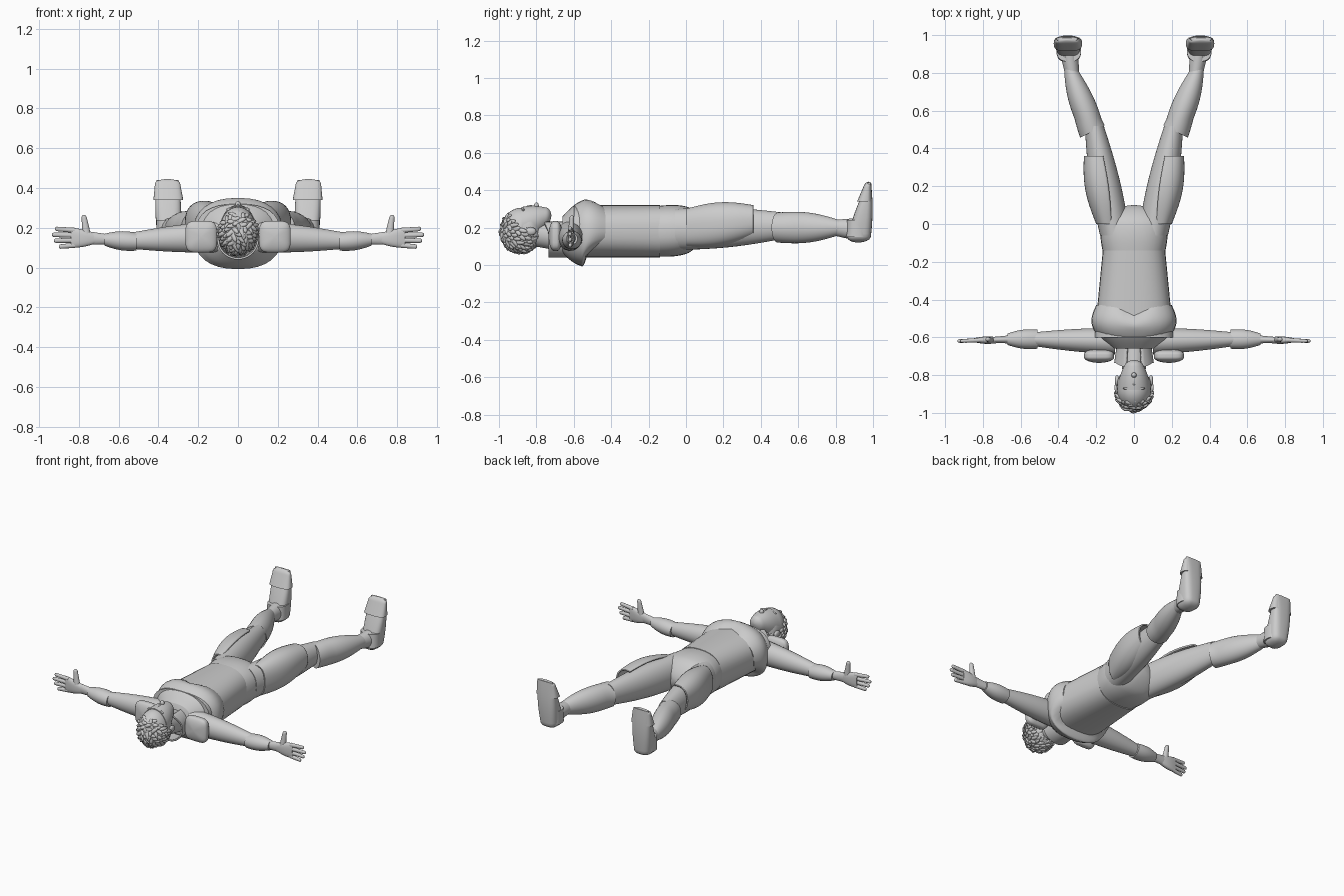
import bpy, bmesh, math, random
from mathutils import Vector, Matrix

cube = bpy.data.objects.get("Cube")
if cube:
    bpy.data.objects.remove(cube, do_unlink=True)

grey = bpy.data.materials.new("light grey")
grey.use_nodes = True
tone = (0.6, 0.6, 0.6, 1)
grey.diffuse_color = tone
grey.node_tree.nodes["Principled BSDF"].inputs["Base Color"].default_value = tone


def finish(name, bm, mirror=False):
    """Turn the mesh into a smooth-shaded object, mirrored to both sides if asked."""
    bmesh.ops.recalc_face_normals(bm, faces=bm.faces)
    mesh = bpy.data.meshes.new(name)
    bm.to_mesh(mesh)
    bm.free()
    mesh.materials.append(grey)
    part = bpy.data.objects.new(name, mesh)
    bpy.context.collection.objects.link(part)
    bpy.ops.object.select_all(action="DESELECT")
    part.select_set(True)
    bpy.context.view_layer.objects.active = part
    bpy.ops.object.shade_smooth_by_angle(angle=math.radians(45))
    if mirror:
        part.modifiers.new("Mirror", "MIRROR").use_mirror_merge = False
    return part


def end_round(distance, length):
    """Radius factor that closes an end like a quarter ellipse."""
    if distance >= length:
        return 1
    return math.sqrt(max(0.001, 1 - (1 - distance / length) ** 2))


def tube(name, axis, start, end, start_size, end_size, bulge=0, power=2,
         round_start=0, round_end=0, mirror=False, arc=None, shape=None):
    """Swept part: rings square to the axis, tapering, bulging in the middle."""
    bm = bmesh.new()
    start, end = Vector(start), Vector(end)
    start_size, end_size = Vector(start_size), Vector(end_size)
    along = "xyz".index(axis)
    across = [k for k in range(3) if k != along]
    low, high = arc or (-math.pi, math.pi)
    steps, sides = 20, 32
    count = sides + 1 if arc else sides
    rings = []
    for i in range(steps + 1):
        t = (1 - math.cos(math.pi * i / steps)) / 2
        closing = end_round(t, round_start) * end_round(1 - t, round_end)
        size = start_size.lerp(end_size, t)
        ring = []
        for k in range(count):
            angle = low + (high - low) * k / sides
            point = start.lerp(end, t)
            for side, wave, radius in zip(across, (math.cos(angle), math.sin(angle)), size):
                reach = (radius + bulge * math.sin(math.pi * t)) * closing
                point[side] += reach * math.copysign(abs(wave) ** (2 / power), wave)
            ring.append(bm.verts.new(shape(point) if shape else point))
        rings.append(ring)
    for near, far in zip(rings, rings[1:]):
        for k in range(sides):
            n = (k + 1) % count
            bm.faces.new((near[k], near[n], far[n], far[k]))
    if not arc:
        bm.faces.new(rings[0])
        bm.faces.new(rings[-1])
    return finish(name, bm, mirror)


def blob(bm, centre, size, turn=Matrix.Identity(4), detail=2):
    """Ellipsoid added to a mesh."""
    place = Matrix.Translation(centre) @ turn @ Matrix.Diagonal((*size, 1))
    bmesh.ops.create_icosphere(bm, subdivisions=detail, radius=1, matrix=place)


def thicken(part, thickness):
    part.modifiers.new("Thickness", "SOLIDIFY").thickness = thickness


def chest_edge(point):
    """Notch the lower chest edge in front and cut it higher at the back."""
    lower = max(0, (point.y + 0.56) / 0.13)
    notch = max(0, 0.05 - abs(point.x) / 2) if point.z > 0.2 else 0
    back = max(0, min(0.1, 0.15 - point.z))
    point.y -= lower * (notch + back)
    return point


def calf_edge(point):
    """Slant the top of the calf piece downwards to the inside."""
    near_top = max(0, (0.56 - point.y) / 0.07)
    point.y += near_top * (0.22 - point.x) / 2
    return point


def collar_edge(point):
    """Draw the front corners of the collar out to points."""
    if point.z > 0.18:
        point.y -= 4 * max(0, -0.62 - point.y) * (point.z - 0.18)
    return point


# Torso
tube("abdomen", "y", (0, -0.6, 0.18), (0, -0.14, 0.18), (0.21, 0.14), (0.165, 0.14), power=2.5)
tube("chest_plate", "y", (0, -0.66, 0.16), (0, -0.43, 0.18), (0.12, 0.1), (0.2, 0.135),
     bulge=0.06, power=2.4, shape=chest_edge)
tube("hips", "y", (0, -0.15, 0.18), (0, 0.1, 0.19), (0.165, 0.135), (0.15, 0.09),
     bulge=0.02, power=2.4, round_end=0.4)

# Legs
tube("thigh", "y", (0.1, -0.06, 0.19), (0.21, 0.52, 0.21), (0.08, 0.11), (0.05, 0.07),
     bulge=0.015, mirror=True)
guard = tube("thigh_guard", "y", (0.14, 0, 0.2), (0.19, 0.36, 0.235), (0.06, 0.1), (0.075, 0.085),
             bulge=0.025, power=2.3, mirror=True, arc=(-0.6 * math.pi, 0.6 * math.pi))
thicken(guard, 0.01)
tube("calf", "y", (0.22, 0.49, 0.2), (0.335, 0.82, 0.2), (0.065, 0.08), (0.035, 0.04),
     bulge=0.02, mirror=True, shape=calf_edge)
tube("ankle", "y", (0.325, 0.78, 0.2), (0.345, 0.91, 0.19), (0.035, 0.04), (0.05, 0.06),
     mirror=True)
tube("shoe", "z", (0.345, 0.92, 0.12), (0.355, 0.98, 0.44), (0.055, 0.065), (0.055, 0.01),
     bulge=0.01, power=3, round_start=0.1, mirror=True)
tube("toe_cap", "z", (0.35, 0.955, 0.34), (0.355, 0.975, 0.445), (0.075, 0.04), (0.06, 0.015),
     power=3, round_end=0.2, mirror=True)
tube("shoe_cuff", "z", (0.345, 0.915, 0.15), (0.345, 0.92, 0.24), (0.065, 0.06), (0.065, 0.06),
     power=2.5, mirror=True)

# Arms
tube("upper_arm", "x", (0.1, -0.62, 0.155), (0.54, -0.61, 0.135), (0.07, 0.08), (0.035, 0.04),
     bulge=0.006, mirror=True)
tube("forearm", "x", (0.51, -0.61, 0.13), (0.67, -0.61, 0.14), (0.05, 0.045), (0.03, 0.03),
     bulge=0.01, mirror=True)
tube("wrist", "x", (0.64, -0.61, 0.14), (0.77, -0.615, 0.15), (0.022, 0.025), (0.015, 0.035),
     mirror=True)
tube("palm", "x", (0.72, -0.615, 0.145), (0.84, -0.615, 0.15), (0.015, 0.025), (0.012, 0.05),
     bulge=0.006, power=2.5, mirror=True)
for i, (finger, tip) in enumerate(zip(("little", "ring", "middle", "index"),
                                      (0.9, 0.925, 0.935, 0.92))):
    tube(finger + "_finger", "x", (0.82, -0.615, 0.112 + i * 0.025), (tip, -0.62, 0.105 + i * 0.03),
         (0.012, 0.013), (0.009, 0.011), round_end=0.1, mirror=True)
tube("thumb", "z", (0.76, -0.615, 0.16), (0.775, -0.61, 0.265), (0.022, 0.018), (0.012, 0.011),
     round_end=0.12, mirror=True)
tube("shoulder_pad", "y", (0.185, -0.735, 0.155), (0.185, -0.66, 0.155), (0.08, 0.08), (0.08, 0.08),
     power=4, round_start=0.4, round_end=0.4, mirror=True)

# Neck and collar
tube("neck", "y", (0, -0.62, 0.14), (0, -0.81, 0.17), (0.07, 0.075), (0.06, 0.07))
collar = tube("collar", "y", (0, -0.63, 0.14), (0, -0.735, 0.14), (0.09, 0.1), (0.105, 0.1),
              arc=(-1.37 * math.pi, 0.37 * math.pi), shape=collar_edge)
thicken(collar, 0.01)

# Head: a skull and a jaw narrowing to the chin
tube("skull", "y", (0, -0.99, 0.19), (0, -0.77, 0.19), (0.08, 0.11), (0.08, 0.1),
     bulge=0.01, round_start=0.5, round_end=0.3)
tube("jaw", "y", (0, -0.88, 0.2), (0, -0.72, 0.265), (0.09, 0.11), (0.035, 0.035),
     bulge=0.01, round_end=0.15)

# Face
bm = bmesh.new()
blob(bm, (0, -0.8, 0.315), (0.014, 0.014, 0.02))
blob(bm, (0, -0.83, 0.305), (0.009, 0.035, 0.015))
for y in (-0.766, -0.757):
    blob(bm, (0, y, 0.292), (0.022, 0.006, 0.01))
for side in (-1, 1):
    blob(bm, (side * 0.033, -0.848, 0.288), (0.017, 0.01, 0.01))
    blob(bm, (side * 0.036, -0.87, 0.293), (0.024, 0.007, 0.01))
    blob(bm, (side * 0.09, -0.83, 0.18), (0.012, 0.03, 0.022))
finish("facial_features", bm)

# Hair: a cap covered with overlapping locks
random.seed(4)
bm = bmesh.new()
centre = Vector((0, -0.885, 0.18))
radii = Vector((0.095, 0.105, 0.113))
blob(bm, centre - Vector((0, 0.005, 0.005)), radii * 0.97, detail=3)
locks = 230
golden_angle = math.pi * (3 - math.sqrt(5))
for i in range(locks):
    height = 1 - (2 * i + 1) / locks
    width = math.sqrt(1 - height * height)
    normal = Vector((width * math.cos(i * golden_angle), width * math.sin(i * golden_angle), height))
    # Leave the face and neck clear
    on_face = normal.z > 0.1 and normal.y > -0.2 - 0.4 * normal.z
    if on_face or normal.y > 0.8:
        continue
    flow = Vector((random.uniform(-0.8, 0.8), 1, random.uniform(-0.8, 0.2)))
    flow = (flow - normal * flow.dot(normal)).normalized()
    turn = Matrix((normal.cross(flow), flow + normal * 0.3, normal)).transposed().to_4x4()
    offset = Vector(n * r for n, r in zip(normal, radii)) * random.uniform(0.95, 1)
    blob(bm, centre + offset, (0.012, random.uniform(0.02, 0.035), 0.009), turn)
finish("hair", bm)
